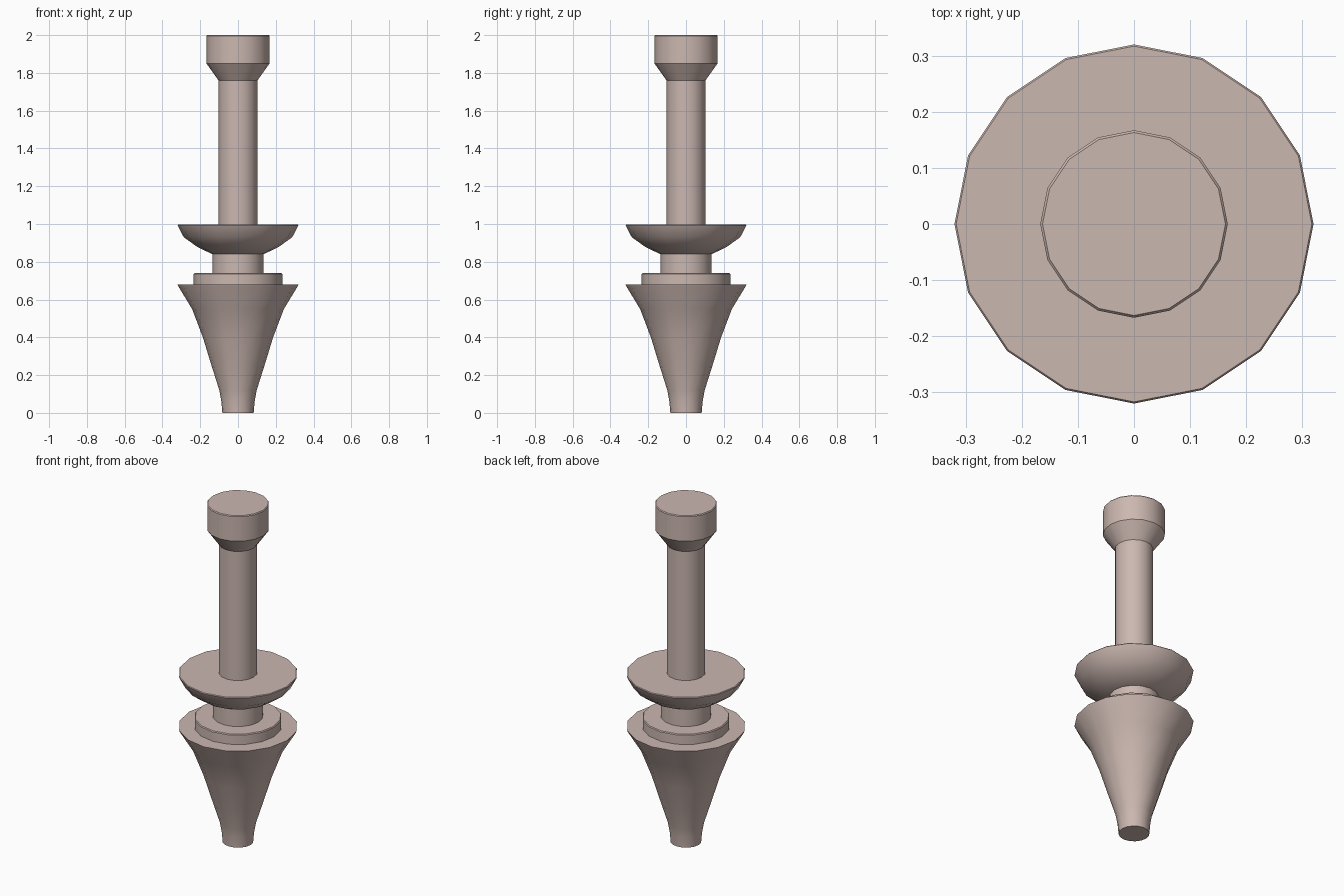
import bpy, bmesh, math

SIDES = 16

if "Cube" in bpy.data.objects:
    bpy.data.objects.remove(bpy.data.objects["Cube"], do_unlink=True)

clay = bpy.data.materials.new("dusty pink clay")
clay.use_nodes = True
colour = (0.60, 0.475, 0.435, 1)
clay.diffuse_color = colour
clay.node_tree.nodes["Principled BSDF"].inputs["Base Color"].default_value = colour


def turned(name, profile):
    """Closed lathe part from (radius, z) points listed bottom to top."""
    bm = bmesh.new()
    rings = [[bm.verts.new((r * math.cos(i * math.tau / SIDES),
                            r * math.sin(i * math.tau / SIDES), z))
              for i in range(SIDES)] for r, z in profile]
    for low, high in zip(rings, rings[1:]):
        for i in range(SIDES):
            j = (i + 1) % SIDES
            bm.faces.new((low[i], low[j], high[j], high[i]))
    bm.faces.new(rings[0][::-1])
    bm.faces.new(rings[-1])
    mesh = bpy.data.meshes.new(name)
    bm.to_mesh(mesh)
    bm.free()
    mesh.materials.append(clay)
    obj = bpy.data.objects.new(name, mesh)
    bpy.context.collection.objects.link(obj)
    bpy.ops.object.select_all(action='DESELECT')
    obj.select_set(True)
    bpy.context.view_layer.objects.active = obj
    bpy.ops.object.shade_smooth_by_angle(angle=math.radians(30))
    return obj


# Flared lower body, narrow at the foot
turned("flared_base", [(0.083, 0), (0.088, 0.06), (0.099, 0.12), (0.14, 0.25),
                       (0.186, 0.40), (0.243, 0.55), (0.316, 0.67), (0.32, 0.68)])
# Stepped collar and short neck
turned("collar", [(0.235, 0.67), (0.235, 0.735), (0.231, 0.74)])
turned("neck", [(0.135, 0.735), (0.135, 0.845)])
# Shallow dish with a flat top
turned("dish", [(0.135, 0.84), (0.215, 0.878), (0.287, 0.93),
                (0.316, 0.985), (0.32, 0.993), (0.317, 0.997)])
# Long upper shaft
turned("shaft", [(0.103, 0.99), (0.103, 1.765)])
# Head with a tapered underside
turned("head", [(0.103, 1.76), (0.167, 1.85), (0.167, 1.995), (0.163, 2.0)])
